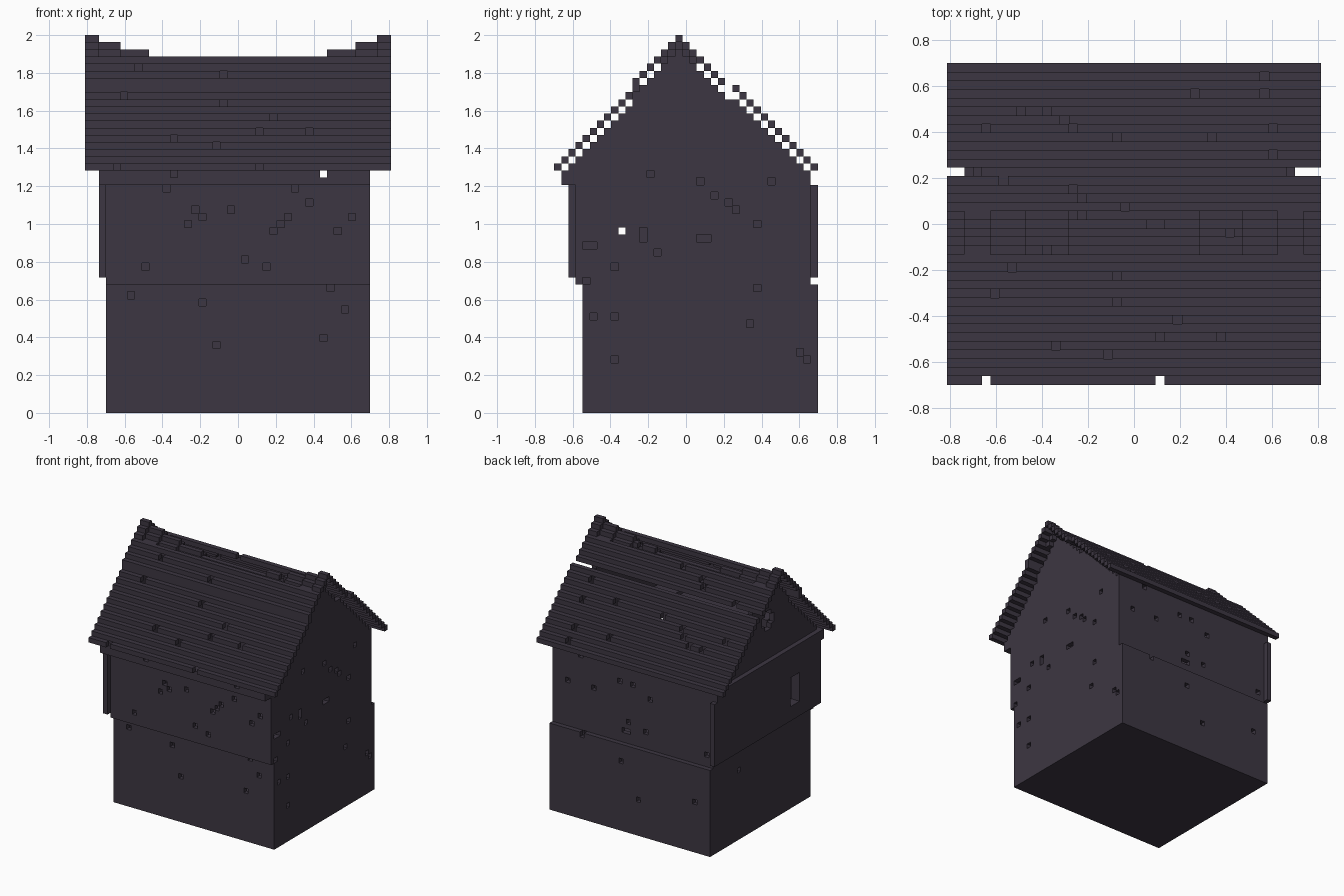
import bpy
import bmesh

UNIT = 2 / 53          # edge length of one block
WALL = 18              # block index of the side walls
EAVE = 21              # half length of the roof

if "Cube" in bpy.data.objects:
    bpy.data.objects.remove(bpy.data.objects["Cube"], do_unlink=True)

# One weathered dark colour
timber = bpy.data.materials.new("dark_violet_timber")
timber.use_nodes = True
colour = (0.046, 0.037, 0.054, 1)
timber.diffuse_color = colour
shader = timber.node_tree.nodes["Principled BSDF"]
shader.inputs["Base Color"].default_value = colour
shader.inputs["Roughness"].default_value = 0.9


def block(xs, ys, zs):
    """Set of blocks filling inclusive index ranges."""
    return {(x, y, z)
            for x in range(xs[0], xs[1] + 1)
            for y in range(ys[0], ys[1] + 1)
            for z in range(zs[0], zs[1] + 1)}


def build(name, cells):
    """Make a mesh from the outer faces of a set of blocks."""
    bm = bmesh.new()
    verts = {}

    def corner(p):
        if p not in verts:
            verts[p] = bm.verts.new(((p[0] - 0.5) * UNIT, (p[1] - 0.5) * UNIT, p[2] * UNIT))
        return verts[p]

    for cell in sorted(cells):
        for axis in range(3):
            for side in (0, 1):
                neighbour = list(cell)
                neighbour[axis] += 2 * side - 1
                if tuple(neighbour) in cells:
                    continue
                ring = []
                for u, v in ((0, 0), (1, 0), (1, 1), (0, 1)):
                    p = list(cell)
                    p[axis] += side
                    p[(axis + 1) % 3] += u
                    p[(axis + 2) % 3] += v
                    ring.append(corner(tuple(p)))
                bm.faces.new(ring if side else ring[::-1])
    # Merge flat runs of blocks into larger faces
    bmesh.ops.dissolve_limit(bm, angle_limit=0.01, verts=bm.verts[:], edges=bm.edges[:])
    mesh = bpy.data.meshes.new(name)
    bm.to_mesh(mesh)
    bm.free()
    mesh.materials.append(timber)
    obj = bpy.data.objects.new(name, mesh)
    bpy.context.collection.objects.link(obj)
    return obj


def roof_height(y):
    """Block height of the roof row at depth y."""
    if y <= -1:
        return 52 + y + (y > -8)
    return (52 if y > 5 else 51) - y


def sag(x):
    """How far the ridge has sunk at x."""
    return sum(abs(x) <= limit for limit in (19, 16, 12, 7))


# Missing blocks in the front wall (x, z)
front_gaps = {(-9, 33), (12, 33), (-10, 31), (8, 31), (10, 29), (-6, 28), (-1, 28),
              (-5, 27), (-7, 26), (7, 27), (6, 26), (5, 25), (16, 27), (14, 25),
              (1, 21), (4, 20), (-13, 20), (13, 17), (-15, 16), (-5, 15),
              (15, 14), (12, 10), (-3, 9)}
# Missing blocks in the back wall (x, z)
back_gaps = {(12, 33), (-2, 7), (-15, 10), (2, 14), (15, 27), (9, 27), (3, 30), (0, 30),
             (-4, 28), (1, 22), (1, 20), (2, 20), (-3, 21), (-17, 20), (11, 17)}
# Missing blocks in the left gable (y, z)
left_gaps = {(-5, 33), (2, 32), (12, 32), (4, 30), (6, 29), (7, 28), (10, 26), (-9, 25),
             (-6, 24), (-6, 25), (2, 24), (3, 24), (-14, 23), (-13, 23), (-4, 22),
             (-10, 20), (-14, 18), (10, 17), (-13, 13), (-10, 13), (9, 12),
             (16, 8), (17, 7), (-10, 7)}
# Missing shingles (x, y)
back_shingle_gaps = {(15, 17), (15, 15), (7, 15), (-13, 13), (-10, 13), (-8, 12), (-17, 11),
                     (-7, 11), (16, 11), (-2, 10), (9, 10), (16, 8), (-15, 5), (-7, 4),
                     (-6, 3), (-1, 2), (-6, 1), (2, 0), (3, 0)}
front_shingle_gaps = {(11, -1), (-10, -3), (-14, -5), (-2, -6), (-16, -8), (-2, -9), (5, -11),
                      (3, -13), (10, -13), (-9, -14), (-3, -15), (-17, -18), (3, -18)}

inner = (1 - WALL, WALL - 1)

# Floors
build("ground_floor", block(inner, (-13, 17), (0, 0)))
build("upper_floor", block(inner, (-14, 16), (18, 18)))

# Long walls: the upper storey is shifted forward over the lower one
front = block(inner, (-14, -14), (0, 17)) | block(inner, (-15, -15), (18, 33))
front |= block(inner, (-17, -16), (32, 33))
build("front_wall", {c for c in front if (c[0], c[2]) not in front_gaps})
back = block(inner, (18, 18), (0, 17)) | block(inner, (17, 17), (18, 33))
build("back_wall", {c for c in back if (c[0], c[2]) not in back_gaps})


def gable(x):
    """End wall following the roof line."""
    cells = block((x, x), (-14, 18), (0, 17)) | block((x, x), (-15, 17), (18, 31))
    for y in range(-17, 18):
        cells |= block((x, x), (y, y), (32, roof_height(6.5 if y == 6 else y) // 1 - 2)
                       if y != 6 else (32, 43))
    return cells


build("left_gable", {c for c in gable(WALL) if c[1:] not in left_gaps})

# Right gable with a window, an attic opening and an overhanging panel
window = block((-19, -18), (-9, -7), (22, 27))
attic_opening = block((-18, -18), (-1, 0), (40, 43)) | block((-18, -18), (-2, 1), (41, 42))
build("right_gable", gable(-WALL) - window - attic_opening - {(-18, 9, 14)})
panel = block((-19, -19), (-16, 18), (19, 31)) | block((-19, -19), (-17, 17), (32, 33))
build("right_overhang", panel - window)

# Stepped roof with one lost row on the back slope and a sagging ridge
front_roof, back_roof, ridge = set(), set(), set()
for x in range(-EAVE, EAVE + 1):
    for y in range(-18, 19):
        if y == 6 or (x, y) in back_shingle_gaps | front_shingle_gaps:
            continue
        z = roof_height(y)
        if -3 <= y <= 1:
            ridge.add((x, y, z - sag(x)))
        elif y < 0:
            front_roof.add((x, y, z))
            if y == -7:
                front_roof.add((x, y, z - 1))
        else:
            back_roof.add((x, y, z))
build("front_roof", front_roof)
build("back_roof", back_roof)
build("ridge", ridge)
